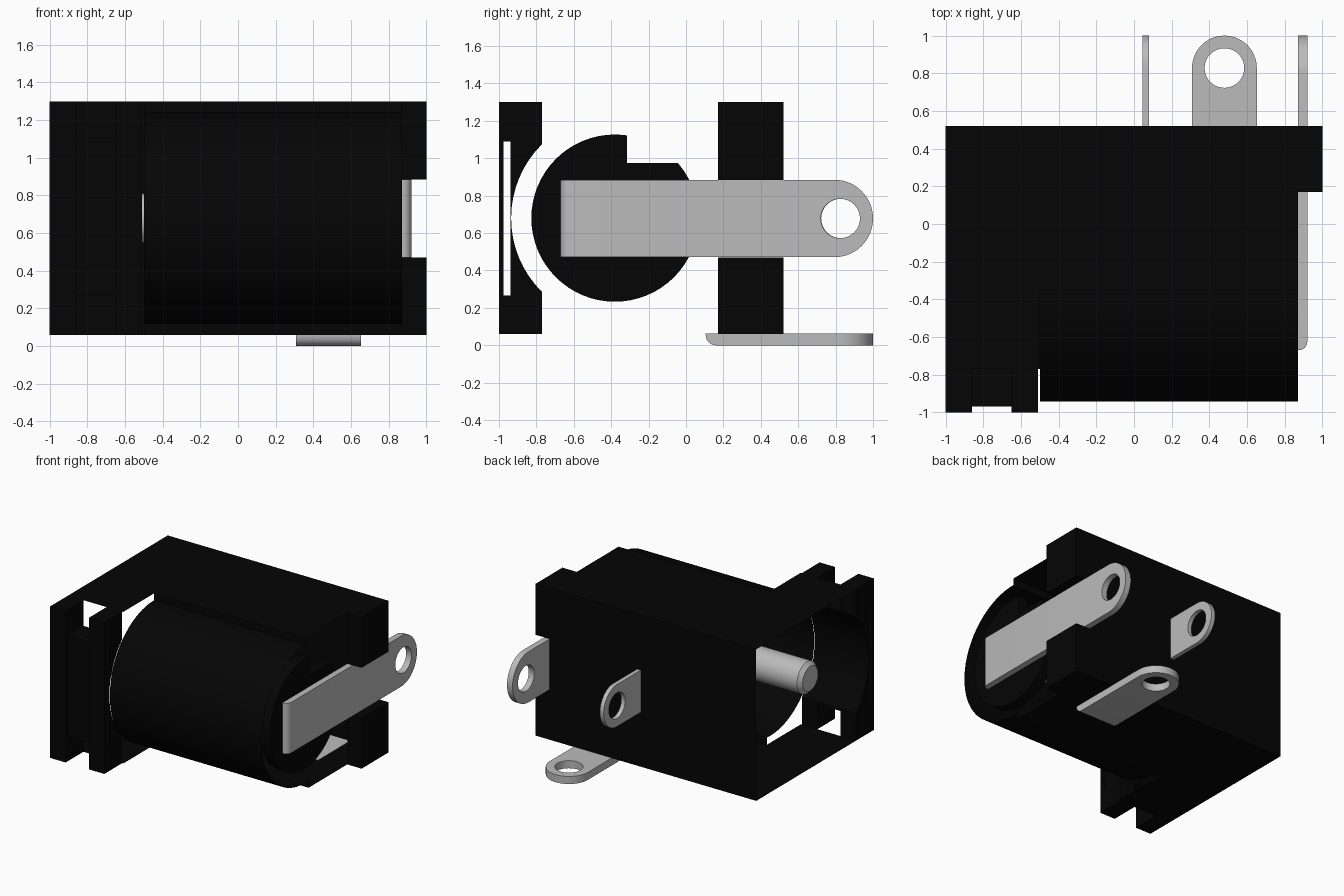
import bpy, bmesh, math
from mathutils import Matrix, Vector

cube = bpy.data.objects.get("Cube")
if cube:
    bpy.data.objects.remove(cube, do_unlink=True)

AXIS_Y, AXIS_Z = -0.38, 0.68      # barrel axis, running along x


def material(name, value):
    m = bpy.data.materials.new(name)
    m.use_nodes = True
    col = (value, value, value, 1)
    m.diffuse_color = col
    m.node_tree.nodes["Principled BSDF"].inputs["Base Color"].default_value = col
    return m


BLACK = material("black plastic", 0.0015)
METAL = material("grey metal", 0.5)


def finish(name, bm, mat):
    bmesh.ops.recalc_face_normals(bm, faces=bm.faces)
    me = bpy.data.meshes.new(name)
    bm.to_mesh(me)
    bm.free()
    ob = bpy.data.objects.new(name, me)
    bpy.context.collection.objects.link(ob)
    me.materials.append(mat)
    return ob


def activate(ob):
    bpy.ops.object.select_all(action='DESELECT')
    ob.select_set(True)
    bpy.context.view_layer.objects.active = ob


def smooth(ob):
    activate(ob)
    bpy.ops.object.shade_smooth_by_angle(angle=math.radians(35))


def box(name, x, y, z):
    bm = bmesh.new()
    bmesh.ops.create_cube(bm, size=1)
    for v in bm.verts:
        v.co = Vector([a + (c + 0.5) * (b - a) for c, (a, b) in zip(v.co, (x, y, z))])
    return finish(name, bm, BLACK)


def rod(name, x0, x1, r, mat=BLACK, chamfer=0):
    """Cylinder on the barrel axis, with an optional chamfer at its x0 end."""
    bm = bmesh.new()
    m = Matrix.Translation(((x0 + x1) / 2, AXIS_Y, AXIS_Z)) @ Matrix.Rotation(math.pi / 2, 4, 'Y')
    bmesh.ops.create_cone(bm, cap_ends=True, segments=64, radius1=r, radius2=r,
                          depth=x1 - x0, matrix=m)
    if chamfer:
        rim = [e for e in bm.edges if all(v.co.x < x0 + 0.01 for v in e.verts)]
        bmesh.ops.bevel(bm, geom=rim, offset=chamfer, segments=1, affect='EDGES')
    return finish(name, bm, mat)


def cut(ob, cutter):
    cutter.hide_render = True
    mod = ob.modifiers.new("cut", 'BOOLEAN')
    mod.operation, mod.solver, mod.object = 'DIFFERENCE', 'EXACT', cutter
    activate(ob)
    bpy.ops.object.modifier_apply(modifier=mod.name)
    bpy.data.objects.remove(cutter, do_unlink=True)


def shell(name, profile, x0, x1, closed):
    """Single-sheet skin: a (y, z) profile swept along x, ends left open."""
    bm = bmesh.new()
    a = [bm.verts.new((x0, y, z)) for y, z in profile]
    b = [bm.verts.new((x1, y, z)) for y, z in profile]
    for i in range(0 if closed else 1, len(a)):
        bm.faces.new((a[i - 1], b[i - 1], b[i], a[i]))
    smooth(finish(name, bm, BLACK))


def lug(name, frame, start, end, half, thick, hole_u, rounded):
    """Flat tab along local x with a round end and a hole."""
    bm = bmesh.new()
    pts = [(start, -half)]
    for i in range(33):
        t = math.pi * (i / 32 - 0.5)
        pts.append((end - half + half * math.cos(t), half * math.sin(t)))
    pts.append((start, half))
    face = bm.faces.new([bm.verts.new((u, v, 0)) for u, v in pts])
    ext = bmesh.ops.extrude_face_region(bm, geom=[face])["geom"]
    for v in ext:
        if isinstance(v, bmesh.types.BMVert):
            v.co.z = thick
    if rounded:
        lip = [e for e in bm.edges
               if all(v.co.x < start + 0.001 and v.co.z > thick / 2 for v in e.verts)]
        bmesh.ops.bevel(bm, geom=lip, offset=thick * 0.9, segments=6,
                        profile=0.5, affect='EDGES')
    ob = finish(name, bm, METAL)
    bm = bmesh.new()
    bmesh.ops.create_cone(bm, cap_ends=True, segments=48, radius1=0.105, radius2=0.105,
                          depth=0.5, matrix=Matrix.Translation((hole_u, 0, 0)))
    cut(ob, finish("hole_cutter", bm, METAL))
    ob.data.transform(frame)
    smooth(ob)


# Barrel body: square at the back, half round at the front, open at both ends
profile = [(0.52, 0.06), (0.52, 1.3), (-0.37, 1.3)]
for i in range(49):
    t = math.radians(89 + 186 * i / 48)
    profile.append((AXIS_Y + 0.563 * math.cos(t), AXIS_Z + 0.563 * math.sin(t)))
profile.append((-0.33, 0.06))
shell("barrel_body", profile, -0.5, 0.87, True)

# Mouth housing: roof, back wall and floor around the opening
shell("mouth_housing", [(-0.77, 1.3), (0.52, 1.3), (0.52, 0.06), (-0.77, 0.06)],
      -1, -0.5, False)

# Front flange: two ribs with a shallow groove that is deep at top and bottom,
# a long slot running through both ribs, and round clearance for the plug
flange = box("front_flange", (-1, -0.51), (-1, -0.77), (0.06, 1.3))
for back, low, high in ((-0.97, -0.1, 1.5), (-0.7, 1.09, 1.5), (-0.7, -0.1, 0.265)):
    cut(flange, box("groove_cutter", (-0.86, -0.65), (-1.1, back), (low, high)))
cut(flange, box("slot_cutter", (-1.1, -0.4), (-0.975, -0.938), (0.265, 1.09)))
cut(flange, rod("bore_cutter", -1.2, -0.3, 0.555))
shell("groove_panel", [(-0.938, 1.09), (-0.97, 1.09), (-0.97, 0.265), (-0.938, 0.265)],
      -0.86, -0.65, False)

# Rear corner posts, split by the slot for the side terminal
box("lower_post", (0.87, 1), (0.17, 0.52), (0.06, 0.47))
box("upper_post", (0.87, 1), (0.17, 0.52), (0.885, 1.3))

# Inner disc carrying the pin
disc = rod("inner_disc", 0.78, 0.868, 0.447)
cut(disc, box("notch_cutter", (0.5, 1), (-0.315, 0.3), (0.975, 1.4)))
smooth(disc)
smooth(rod("centre_pin", -0.86, 0.8, 0.13, METAL, 0.03))

# Terminals: local x runs along y, local z is the plate thickness
upright = Matrix(((0, 0, 1, 0), (1, 0, 0, 0), (0, 1, 0, 0), (0, 0, 0, 1)))
flat = Matrix(((0, 1, 0, 0), (1, 0, 0, 0), (0, 0, -1, 0), (0, 0, 0, 1)))
lug("side_terminal", Matrix.Translation((0.87, 0, 0.678)) @ upright,
    -0.67, 1, 0.207, 0.05, 0.825, True)
lug("back_terminal", Matrix.Translation((0.045, 0, 0.678)) @ upright,
    0.52, 1, 0.172, 0.035, 0.828, False)
lug("bottom_terminal", Matrix.Translation((0.48, 0, 0.062)) @ flat,
    0.105, 1, 0.172, 0.062, 0.828, True)
